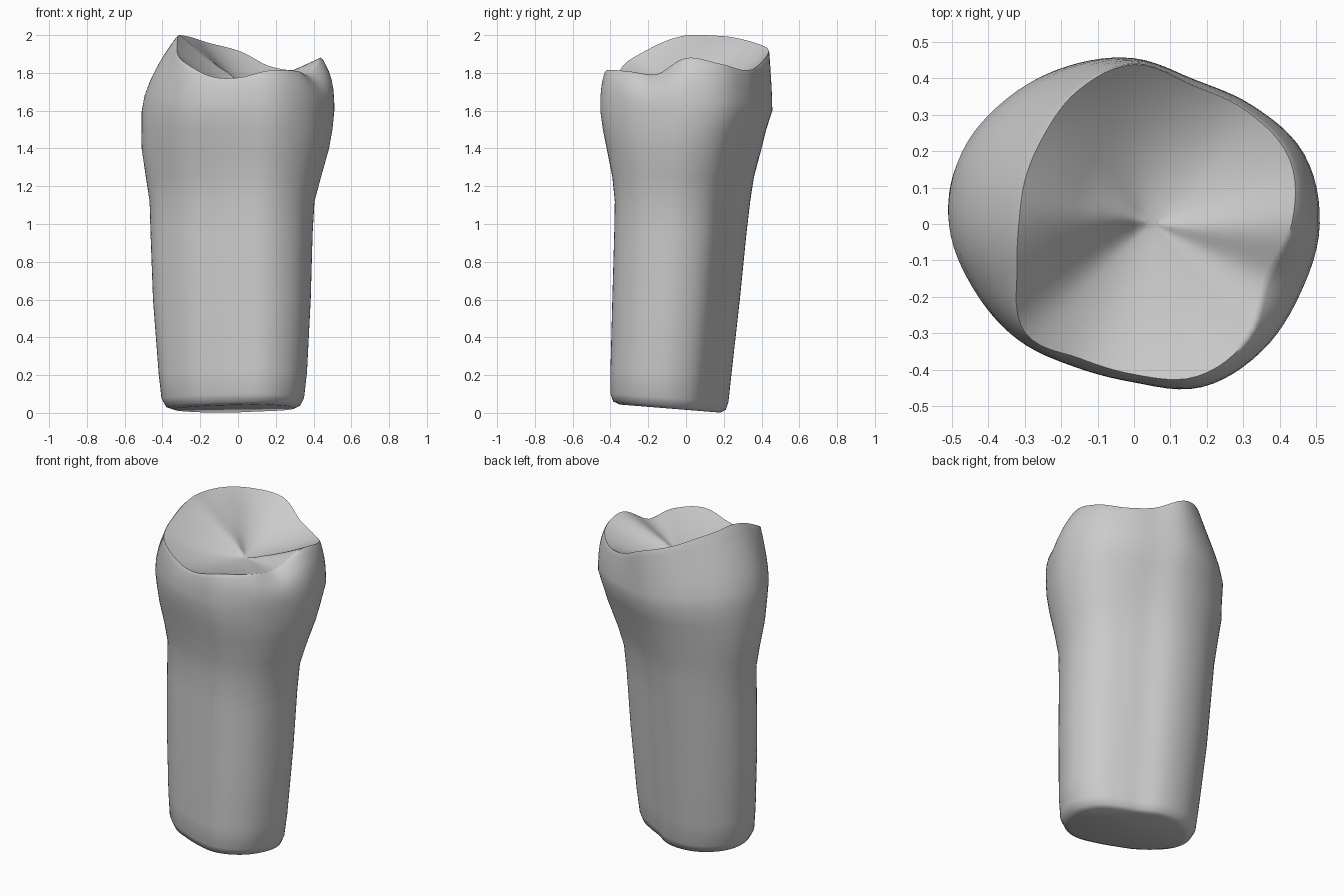
import bpy
import bmesh
import math

if "Cube" in bpy.data.objects:
    bpy.data.objects.remove(bpy.data.objects["Cube"], do_unlink=True)

SEGMENTS = 96

# Crown profile at equal angles: widest radius, rim radius, rim height
CROWN = [
    (.51, .435, 1.88), (.505, .465, 1.85), (.46, .44, 1.815), (.43, .415, 1.84),
    (.455, .44, 1.92), (.47, .4, 1.96), (.49, .35, 1.99), (.512, .325, 2.0),
    (.508, .318, 2.0), (.475, .35, 1.96), (.45, .425, 1.87), (.425, .4, 1.785),
    (.435, .415, 1.775), (.485, .455, 1.815), (.495, .445, 1.81), (.495, .395, 1.795),
]

# Root and neck sections: height, x min, x max, y min, y max
SECTIONS = [
    (0, -.34, .3, -.35, .18), (.015, -.38, .33, -.385, .21),
    (.06, -.405, .35, -.4, .225), (.2, -.42, .365, -.4, .24),
    (.6, -.45, .385, -.39, .285), (.95, -.463, .395, -.38, .32),
    (1.12, -.468, .405, -.377, .34), (1.25, -.488, .44, -.39, .36),
    (1.4, -.51, .482, -.42, .4), (1.5, -.51, .5, -.44, .425),
]
CROWN_BASE = 1.6
PIT = 1.72


def periodic(column, turn):
    """Smooth closed interpolation of one crown column, turn in 0..1."""
    count = len(CROWN)
    i = int(turn * count)
    f = turn * count - i
    a, b, c, d = (CROWN[(i + k) % count][column] for k in (-1, 0, 1, 2))
    return b + f / 2 * (c - a + f * (2*a - 5*b + 4*c - d + f * (3*(b - c) + d - a)))


def polar(radius, turn):
    angle = math.tau * turn
    return radius * math.cos(angle), radius * math.sin(angle)


def wave(turn, degrees, cycles=1):
    """Cosine around the tooth that peaks at the given direction."""
    return math.cos(cycles * (math.tau * turn - math.radians(degrees)))


def refit(values, low, high):
    a, b = min(values), max(values)
    return [low + (v - a) / (b - a) * (high - low) for v in values]


def section_ring(z, x0, x1, y0, y1):
    """Oval root outline that turns into the crown outline with height."""
    oval = .045 * min(1, max(0, (1.6 - z) / .45))
    points = [polar(periodic(0, t) - oval * wave(t, 45, 2) - oval * .2 * wave(t, 45), t)
              for t in turns]
    xs = refit([p[0] for p in points], x0, x1)
    ys = refit([p[1] for p in points], y0, y1)
    slope = max(0, 1 - z / .4) * .08
    return [(x, y, z + slope * max(0, .2 - y)) for x, y in zip(xs, ys)]


def crown_ring(s):
    """Outer crown wall, curving from the bulge to the rim."""
    ring = []
    for turn in turns:
        wide, rim, top = (periodic(k, turn) for k in range(3))
        fullness = 2.3 + .9 * wave(turn, -40)
        x, y = polar(rim + (wide - rim) * (1 - s ** fullness), turn)
        ring.append((x, y, CROWN_BASE + (top - CROWN_BASE) * s))
    return ring


def biting_ring(t):
    """Biting surface: convex cusps either side of a valley, with a small dimple."""
    ring = []
    soft = math.sqrt((t * t + .02) / 1.02)
    for turn in turns:
        x, y = polar(periodic(1, turn) * t, turn)
        x += .05 * (1 - t)
        power = 1.6 + .6 * wave(turn, 68, 2)
        z = PIT + (periodic(2, turn) - PIT) * soft ** power * min(1, t / .3) ** .5
        dimple = .015 * math.exp(-((x + .1) ** 2 + (y - .08) ** 2) / .005)
        ring.append((x, y, z - dimple))
    return ring


turns = [i / SEGMENTS for i in range(SEGMENTS)]
rings = [section_ring(*s) for s in SECTIONS]
rings += [crown_ring(s) for s in (0, .2, .4, .6, .75, .88, .96)]
rings += [biting_ring(t) for t in (.995, .97, .93, .87, .75, .6, .45, .3, .15, .05)]

# Loft the tooth through all the rings
bm = bmesh.new()
loops = [[bm.verts.new(p) for p in ring] for ring in rings]
for low, high in zip(loops, loops[1:]):
    for i in range(SEGMENTS):
        j = (i + 1) % SEGMENTS
        bm.faces.new((low[i], low[j], high[j], high[i]))
bm.faces.new(loops[-1])
bm.faces.new(list(reversed(loops[0])))

mesh = bpy.data.meshes.new("tooth")
bm.to_mesh(mesh)
bm.free()
tooth = bpy.data.objects.new("tooth", mesh)
bpy.context.collection.objects.link(tooth)

# Plain grey enamel
color = (.6, .6, .6, 1)
enamel = bpy.data.materials.new("grey_enamel")
enamel.use_nodes = True
enamel.diffuse_color = color
enamel.node_tree.nodes["Principled BSDF"].inputs["Base Color"].default_value = color
mesh.materials.append(enamel)

bpy.ops.object.select_all(action="DESELECT")
tooth.select_set(True)
bpy.context.view_layer.objects.active = tooth
bpy.ops.object.shade_smooth_by_angle(angle=math.radians(60))
